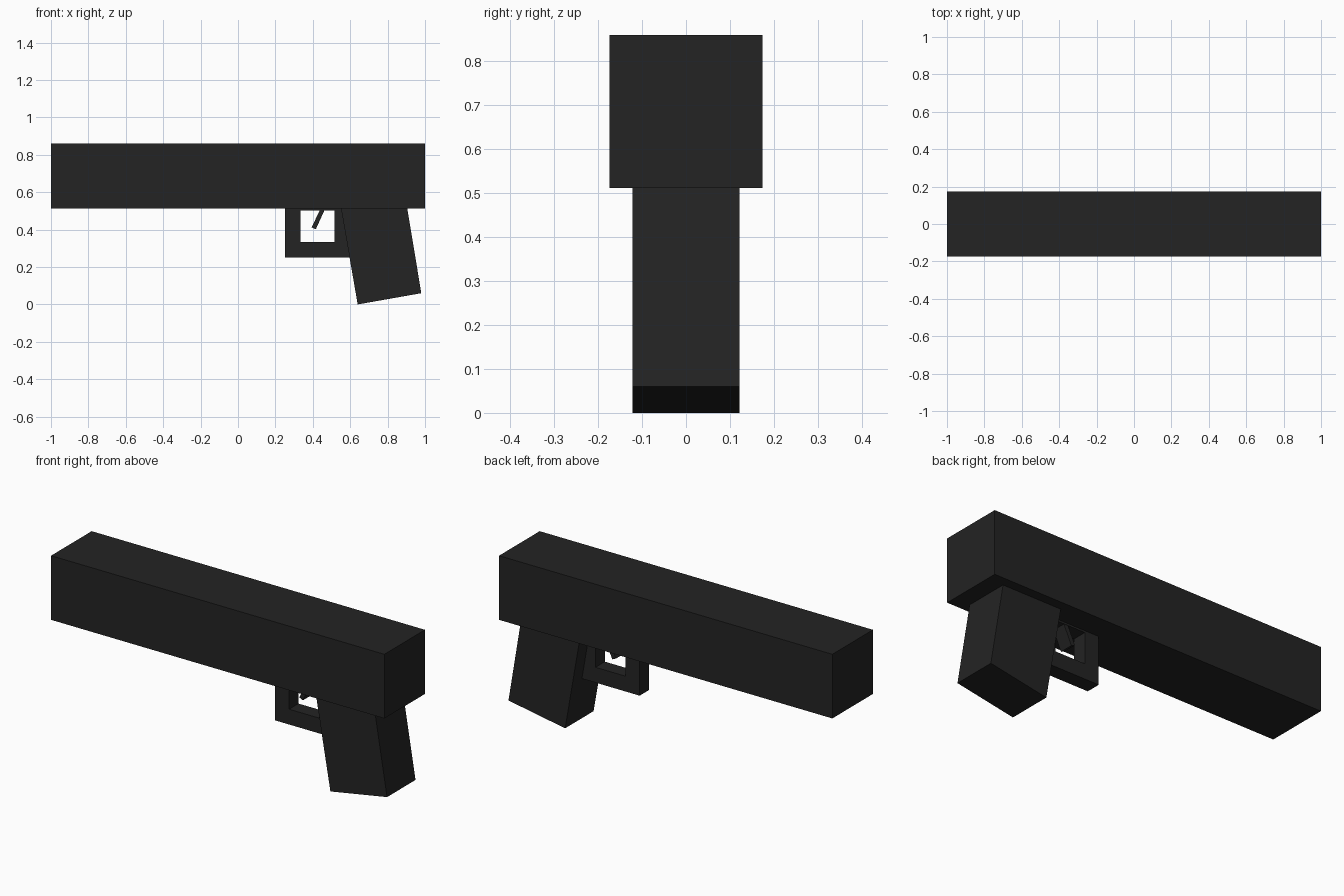
import bpy, bmesh

if "Cube" in bpy.data.objects:
    bpy.data.objects.remove(bpy.data.objects["Cube"])

mat = bpy.data.materials.new("dark_plastic")
mat.diffuse_color = (0.017, 0.017, 0.017, 1)
mat.use_nodes = True
mat.node_tree.nodes["Principled BSDF"].inputs["Base Color"].default_value = mat.diffuse_color


def extrude(name, outline, half):
    """Extrude an x/z outline symmetrically about y = 0."""
    bm = bmesh.new()
    face = bm.faces.new([bm.verts.new((x, -half, z)) for x, z in outline])
    ext = bmesh.ops.extrude_face_region(bm, geom=[face])
    verts = [v for v in ext["geom"] if isinstance(v, bmesh.types.BMVert)]
    bmesh.ops.translate(bm, verts=verts, vec=(0, 2 * half, 0))
    bmesh.ops.recalc_face_normals(bm, faces=bm.faces)
    mesh = bpy.data.meshes.new(name)
    bm.to_mesh(mesh)
    bm.free()
    mesh.materials.append(mat)
    obj = bpy.data.objects.new(name, mesh)
    bpy.context.collection.objects.link(obj)
    return obj


def rect(x0, x1, z0, z1):
    return [(x0, z0), (x1, z0), (x1, z1), (x0, z1)]


# Long square body
extrude("body", rect(-1, 1, 0.512, 0.86), 0.174)

# Tilted grip, top sunk into the body
extrude("grip", [(0.64, 0.0), (0.98, 0.06), (0.894, 0.58), (0.543, 0.56)], 0.122)

# Trigger guard with a square opening
guard = extrude("trigger_guard", rect(0.25, 0.61, 0.25, 0.53), 0.04)
cutter = extrude("guard_cutter", rect(0.335, 0.515, 0.333, 0.502), 0.1)
cutter.hide_render = True
cutter.hide_set(True)
cut = guard.modifiers.new("opening", "BOOLEAN")
cut.operation = "DIFFERENCE"
cut.solver = "EXACT"
cut.object = cutter

# Slanted trigger blade
extrude("trigger", [(0.394, 0.412), (0.416, 0.402), (0.472, 0.525), (0.447, 0.525)], 0.038)
